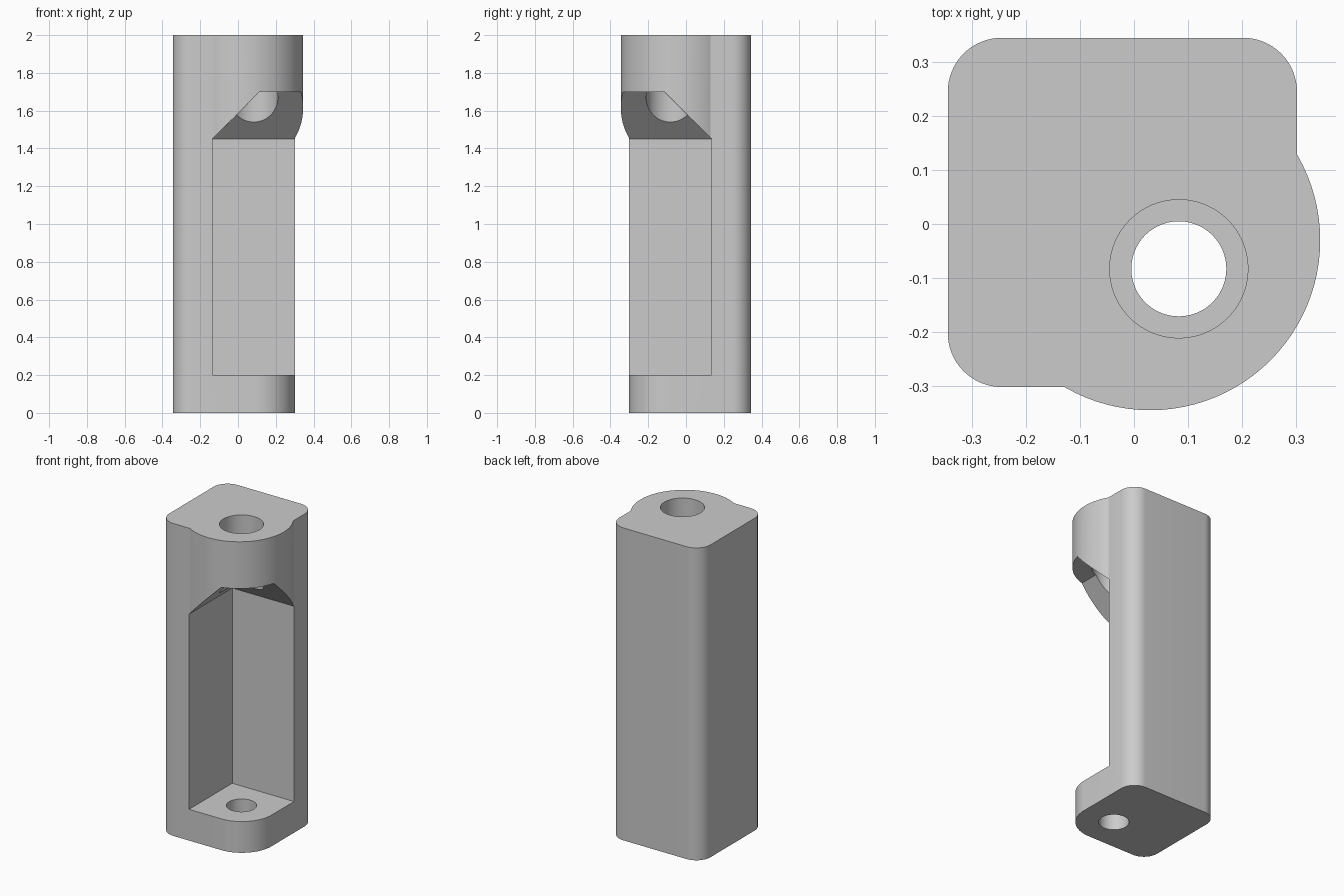
import bpy
import bmesh
from math import cos, sin, pi

if "Cube" in bpy.data.objects:
    bpy.data.objects.remove(bpy.data.objects["Cube"], do_unlink=True)

grey = bpy.data.materials.new("light_grey")
grey.use_nodes = True
grey.diffuse_color = (0.6, 0.6, 0.6, 1)
grey.node_tree.nodes["Principled BSDF"].inputs["Base Color"].default_value = (0.6, 0.6, 0.6, 1)


def loft(name, rings):
    """Closed solid through matching counter-clockwise (outline, height) rings."""
    bm = bmesh.new()
    loops = [[bm.verts.new((x, y, z)) for x, y in outline] for outline, z in rings]
    bm.faces.new(reversed(loops[0]))
    bm.faces.new(loops[-1])
    n = len(loops[0])
    for low, high in zip(loops, loops[1:]):
        for i in range(n):
            j = (i + 1) % n
            bm.faces.new((low[i], low[j], high[j], high[i]))
    mesh = bpy.data.meshes.new(name)
    bm.to_mesh(mesh)
    bm.free()
    mesh.materials.append(grey)
    obj = bpy.data.objects.new(name, mesh)
    bpy.context.collection.objects.link(obj)
    return obj


def arc(cx, cy, r, start, end, steps):
    return [(cx + r * cos(start + (end - start) * i / steps),
             cy + r * sin(start + (end - start) * i / steps)) for i in range(steps + 1)]


def cylinder(name, cx, cy, r, z0, z1, steps=96):
    outline = arc(cx, cy, r, 0, 2 * pi, steps)[:-1]
    return loft(name, [(outline, z0), (outline, z1)])


def combine(target, other, operation):
    mod = target.modifiers.new(operation.lower(), "BOOLEAN")
    mod.object, mod.operation, mod.solver = other, operation, "EXACT"
    bpy.ops.object.select_all(action="DESELECT")
    bpy.context.view_layer.objects.active = target
    target.select_set(True)
    bpy.ops.object.modifier_apply(modifier=mod.name)
    bpy.data.objects.remove(other, do_unlink=True)


# Square post, with a wider radius on the front corner by the holes
LOW, HIGH = -0.345, 0.302
outline = []
corners = [(HIGH, LOW + 0.043, 0.21, 1, -1), (HIGH, -LOW, 0.1, 1, 1),
           (LOW, -LOW, 0.1, -1, 1), (LOW, -HIGH, 0.1, -1, -1)]
for k, (x, y, r, sx, sy) in enumerate(corners):
    start = (k - 1) * pi / 2
    outline += arc(x - sx * r, y - sy * r, r, start, start + pi / 2, 16)
body = loft("holder_body", [(outline, 0), (outline, 2)])

# Round collar bulging out at the top
combine(body, cylinder("collar", 0.03, -0.03, 0.315, 1.4, 2), "UNION")


# Open corner pocket with a roof sloping up on both inner walls
def pocket_outline(inset):
    a, far = -0.135 + inset, 0.7
    return [(a, -far), (far, -far), (far, -a), (a, -a)]


combine(body, loft("pocket", [(pocket_outline(0), 0.2), (pocket_outline(0), 1.45),
                              (pocket_outline(0.25), 1.70)]), "DIFFERENCE")

# Wide hole through the collar, narrow hole through the base
combine(body, cylinder("upper_hole", 0.083, -0.083, 0.128, 1.3, 2.2), "DIFFERENCE")
combine(body, cylinder("lower_hole", 0.083, -0.083, 0.088, -0.2, 0.5), "DIFFERENCE")

bpy.ops.object.shade_smooth_by_angle(angle=pi / 7)
